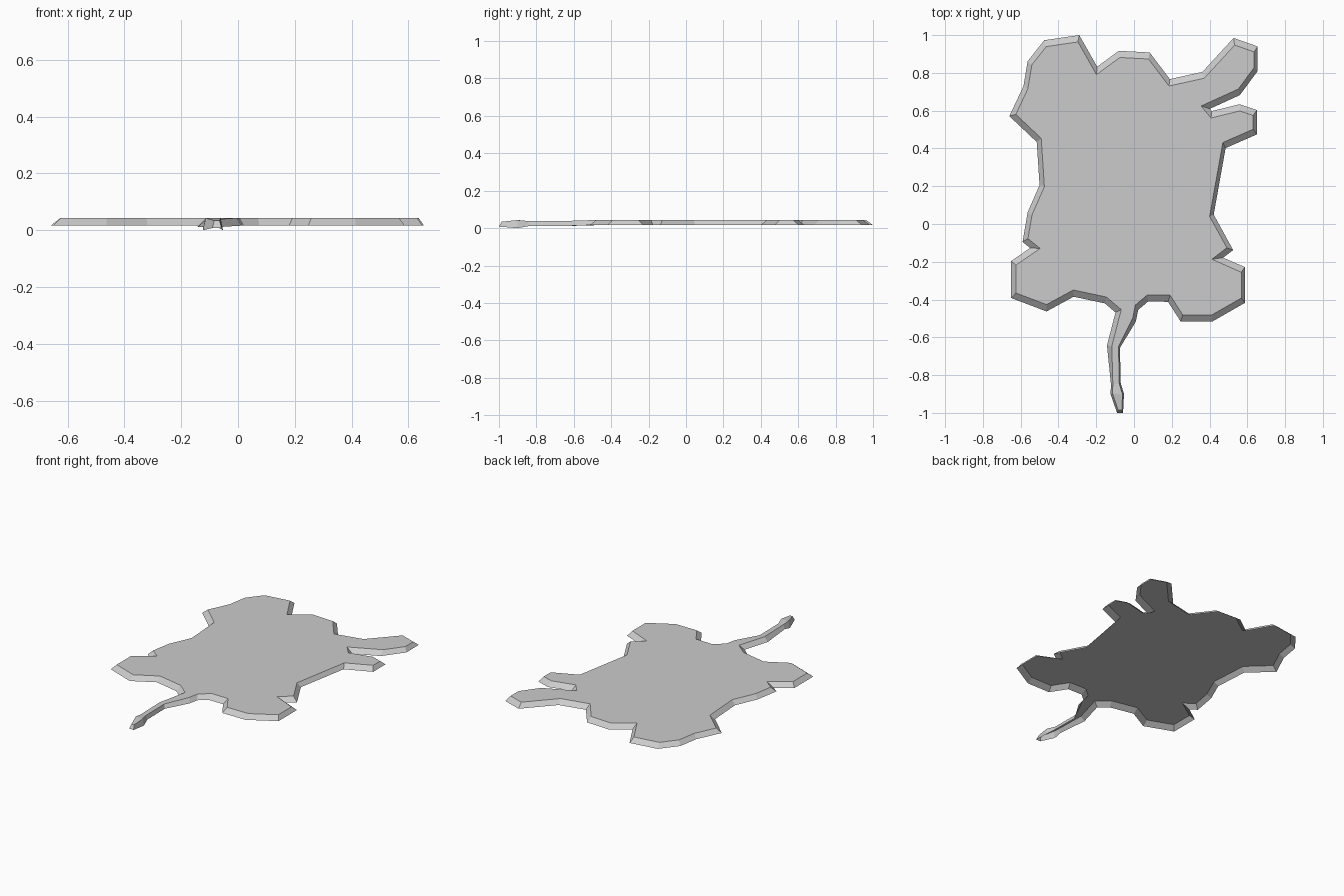
import bpy, bmesh
from mathutils import Vector
from math import hypot

if "Cube" in bpy.data.objects:
    bpy.data.objects.remove(bpy.data.objects["Cube"])

# Outer (lower) edge of the hide, counter-clockwise from the upper left lobe
OUTLINE = [
    (-.29, 1.0), (-.475, .973), (-.563, .862), (-.585, .73), (-.66, .571),   # upper left leg
    (-.515, .434), (-.50, .206), (-.563, .063), (-.59, -.095), (-.55, -.127),  # left flank
    (-.65, -.196), (-.65, -.392), (-.463, -.463), (-.32, -.385), (-.155, -.42),  # lower left leg
    (-.098, -.468), (-.143, -.643), (-.122, -.85), (-.124, -.9), (-.09, -1.0),  # tail
    (-.058, -1.0), (-.053, -.9), (-.071, -.84), (-.074, -.655), (.01, -.516),
    (.022, -.455), (.075, -.41), (.18, -.412), (.247, -.516), (.415, -.516),  # lower right leg
    (.587, -.418), (.587, -.228), (.472, -.178), (.525, -.138),
    (.422, .05), (.485, .402), (.65, .474), (.65, .603), (.56, .634),        # right flank
    (.412, .598), (.402, .61), (.56, .682), (.655, .81), (.655, .94),        # upper right leg
    (.527, .985), (.362, .805), (.19, .767), (.083, .908), (-.08, .917), (-.195, .833),  # head end
]


def edge_line(a, b):
    """Inward normal and bevel width of one edge."""
    d = (b - a).normalized()
    n = Vector((-d.y, d.x))
    return n, hypot((.025 if n.x > 0 else .019) * n.x, .035 * n.y)


def inset_point(i):
    """Mitred inset, narrower along the tail."""
    p = Vector(OUTLINE[i])
    n1, w1 = edge_line(Vector(OUTLINE[i - 1]), p)
    n2, w2 = edge_line(p, Vector(OUTLINE[(i + 1) % len(OUTLINE)]))
    det = n1.x * n2.y - n1.y * n2.x
    if abs(det) < .05:
        off = n1 * w1
    else:
        off = Vector(((w1 * n2.y - w2 * n1.y) / det, (n1.x * w2 - n2.x * w1) / det))
    if off.length > .06:
        off.length = .06
    if p.y < -.8:
        return p + off * .4
    if p.y < -.6:
        return p + off * (1 if p.x < -.1 else .4)
    return p + off


def heights(y):
    """Lower and upper height; the tail tip droops to the floor."""
    if y < -.95:
        return .008, .034
    if y < -.88:
        return 0, .043
    if y < -.6:
        return .011, .038
    return .016, .043


# Hide: thin shell, open underneath, with a sloping rim
bm = bmesh.new()
low, high = [], []
for i, (x, y) in enumerate(OUTLINE):
    z0, z1 = heights(y)
    q = inset_point(i)
    low.append(bm.verts.new((x, y, z0)))
    high.append(bm.verts.new((q.x, q.y, z1)))
n = len(low)
for i in range(n):
    j = (i + 1) % n
    bm.faces.new((low[i], low[j], high[j], high[i]))

# Top: level body plus a strip of quads down the tail
a, b = 15, 25
bm.faces.new(high[:a + 1] + high[b - 1:])
for k in range(4):
    bm.faces.new((high[a + k], high[a + k + 1], high[b - 2 - k], high[b - 1 - k]))
bm.normal_update()
bmesh.ops.triangulate(bm, faces=[f for f in bm.faces if len(f.verts) > 4],
                      ngon_method='EAR_CLIP')
me = bpy.data.meshes.new("hide_rug")
bm.to_mesh(me)
bm.free()
bpy.context.collection.objects.link(bpy.data.objects.new("hide_rug", me))
